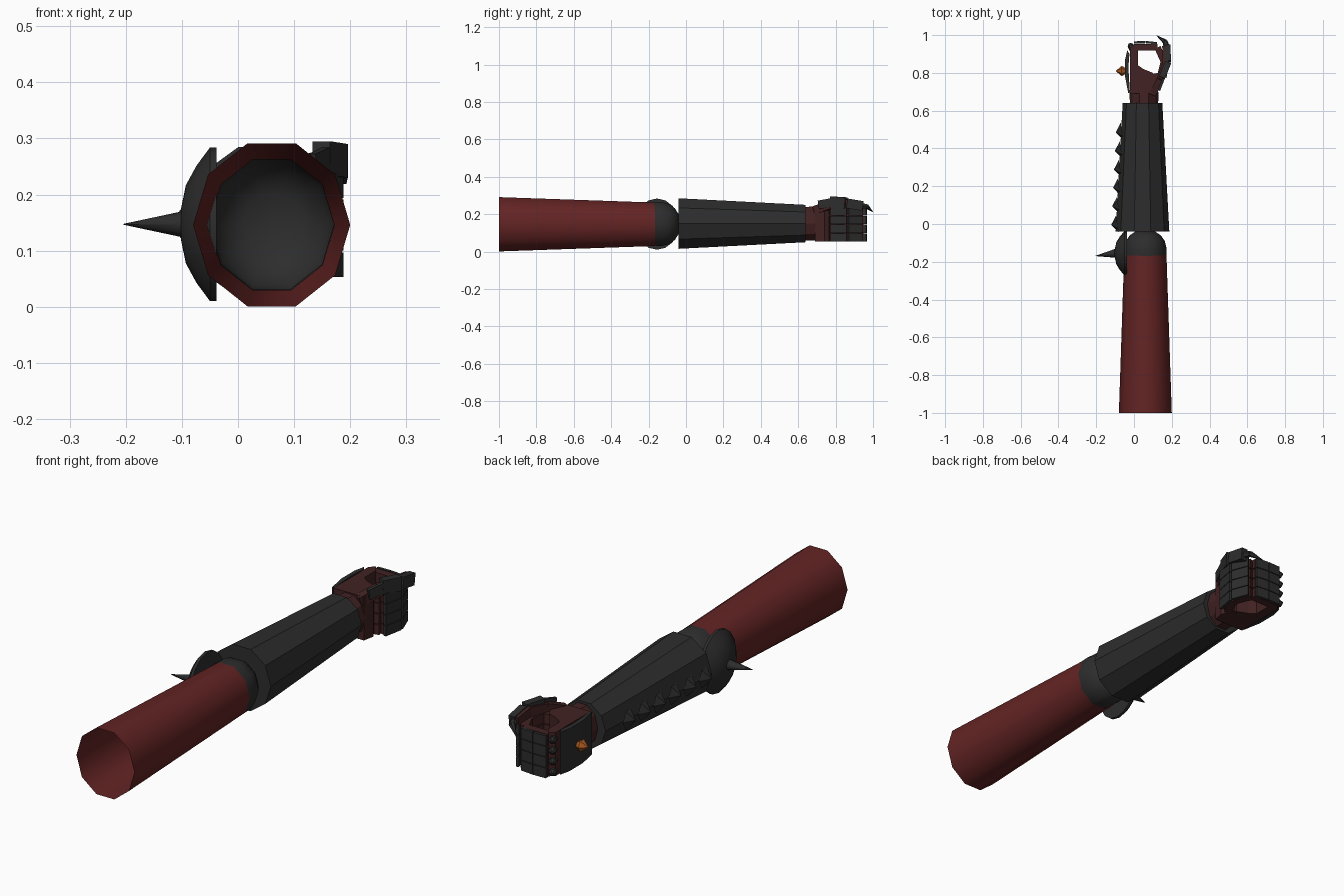
import bpy, bmesh, math
from mathutils import Vector, Matrix

if "Cube" in bpy.data.objects:
    bpy.data.objects.remove(bpy.data.objects["Cube"])


def material(name, r, g, b):
    m = bpy.data.materials.new(name)
    m.use_nodes = True
    m.diffuse_color = (r, g, b, 1)
    bsdf = m.node_tree.nodes["Principled BSDF"]
    bsdf.inputs["Base Color"].default_value = (r, g, b, 1)
    bsdf.inputs["Roughness"].default_value = 0.8
    return m


RED = material("red_cloth", 0.125, 0.017, 0.017)
GLOVE = material("dark_red_glove", 0.055, 0.016, 0.016)
ARMOUR = material("dark_grey_armour", 0.026, 0.026, 0.026)
ORANGE = material("orange_gem", 0.4, 0.1, 0.015)


def finish(name, bm, mat, smooth=None):
    bmesh.ops.recalc_face_normals(bm, faces=bm.faces)
    me = bpy.data.meshes.new(name)
    bm.to_mesh(me)
    bm.free()
    me.materials.append(mat)
    ob = bpy.data.objects.new(name, me)
    bpy.context.collection.objects.link(ob)
    if smooth:
        bpy.ops.object.select_all(action="DESELECT")
        ob.select_set(True)
        bpy.context.view_layer.objects.active = ob
        bpy.ops.object.shade_smooth_by_angle(angle=math.radians(smooth))
    return ob


def frame(direction):
    d = Vector(direction).normalized()
    u = d.cross(Vector((0, 0, 1))).normalized()
    return d, u, u.cross(d)


def lathe(name, origin, direction, profile, sides, mat, tall=1.0, caps=(1, 1), smooth=None):
    """Rings of (distance, radius) along a direction, stretched upward by tall."""
    d, u, v = frame(direction)
    bm = bmesh.new()
    rings = []
    for dist, r in profile:
        ring = []
        for k in range(sides):
            a = 2 * math.pi * k / sides
            p = Vector(origin) + d * dist + u * r * math.cos(a) + v * r * tall * math.sin(a)
            ring.append(bm.verts.new(p))
        rings.append(ring)
    for a, b in zip(rings, rings[1:]):
        for k in range(sides):
            n = (k + 1) % sides
            bm.faces.new((a[k], a[n], b[n], b[k]))
    if caps[0]:
        bm.faces.new(rings[0])
    if caps[1]:
        bm.faces.new(rings[-1])
    return finish(name, bm, mat, smooth)


def bar(name, a, b, width, height, mat):
    """Box running from point a to point b."""
    a, b = Vector(a), Vector(b)
    d, u, v = frame(b - a)
    rot = Matrix((u, d, v)).transposed().to_4x4()
    size = Matrix.Diagonal((width, (b - a).length, height, 1))
    bm = bmesh.new()
    bmesh.ops.create_cube(bm, size=1, matrix=Matrix.Translation((a + b) / 2) @ rot @ size)
    return finish(name, bm, mat)


def prism(name, outline, z0, z1, mat):
    """Plan outline extruded upward."""
    bm = bmesh.new()
    face = bm.faces.new([bm.verts.new((x, y, z0)) for x, y in outline])
    top = bmesh.ops.extrude_face_region(bm, geom=[face])["geom"]
    for e in top:
        if isinstance(e, bmesh.types.BMVert):
            e.co.z = z1
    return finish(name, bm, mat)


Y = (0, 1, 0)
OUT = (-1, 0, 0)

# Upper arm sleeve and elbow joint
lathe("upper_arm_sleeve", (0.06, 0, 0.146), Y, [(-1, 0.14), (-0.165, 0.112)], 10, RED,
      tall=1.09, caps=(0, 0), smooth=40)
lathe("elbow_joint", (0.06, 0, 0.147), Y,
      [(-0.175, 0.111), (-0.13, 0.113), (-0.09, 0.103), (-0.06, 0.082), (-0.04, 0.052)],
      10, ARMOUR, tall=1.09, caps=(0, 1), smooth=40)

# Forearm guard with a row of teeth
lathe("forearm_guard", (0.045, 0, 0.15), Y, [(-0.04, 0.142), (0.64, 0.105)], 10, ARMOUR)
for i in range(6):
    y = -0.0 + 0.098 * i
    edge = -0.088 + 0.05 * y
    lathe("forearm_tooth", (edge, y, 0.148), (-1, -0.15, 0), [(0, 0.046), (0.032, 0.002)], 6, ARMOUR)

# Elbow shield and spike
lathe("elbow_shield", (0, -0.155, 0.147), OUT,
      [(0.038, 0.118), (0.05, 0.118), (0.074, 0.09), (0.093, 0.06), (0.102, 0.022)],
      16, ARMOUR, tall=1.16, smooth=30)
lathe("elbow_spike", (-0.095, -0.155, 0.147), (-1, -0.13, 0), [(0, 0.024), (0.11, 0.0008)],
      8, ARMOUR, smooth=60)

# Wrist and palm
lathe("wrist", (0.053, 0, 0.15), Y, [(0.62, 0.075), (0.7, 0.076)], 10, GLOVE, tall=1.25)
prism("palm", [(-0.022, 0.69), (0.125, 0.69), (0.135, 0.74), (0.1, 0.8), (0.05, 0.82),
               (0.022, 0.84), (0.022, 0.92), (0.0, 0.95), (-0.022, 0.93)], 0.055, 0.245, GLOVE)

# Back of hand plate with gem
prism("hand_back_plate", [(-0.03, 0.69), (-0.047, 0.78), (-0.047, 0.87), (-0.036, 0.92),
                          (-0.024, 0.9), (-0.03, 0.83), (-0.022, 0.7)], 0.06, 0.245, ARMOUR)
lathe("hand_gem", (-0.045, 0.81, 0.153), OUT, [(0, 0.016), (0.02, 0.027), (0.05, 0.002)], 6, ORANGE)

# Four curled fingers with armour plates
path = [(0.0, 0.935), (0.125, 0.935), (0.158, 0.86), (0.14, 0.785), (0.09, 0.775)]
plates = [((0.0, 0.961), (0.06, 0.963)), ((0.063, 0.963), (0.122, 0.957)),
          ((0.153, 0.943), (0.182, 0.868)), ((0.182, 0.86), (0.166, 0.775))]
for i in range(4):
    z = 0.075 + 0.047 * i
    for a, b in zip(path, path[1:]):
        bar("finger_segment", (*a, z), (*b, z), 0.034, 0.043, GLOVE)
    for a, b in plates:
        bar("finger_plate", (*a, z), (*b, z), 0.012, 0.044, ARMOUR)
    lathe("knuckle", (-0.008, 0.925, z), (-0.5, 1, 0), [(0, 0.018), (0.025, 0.016), (0.036, 0.005)],
          6, ARMOUR)

# Thumb with plates and claw
thumb = [(0.1, 0.69, 0.22), (0.14, 0.77, 0.25), (0.168, 0.85, 0.258), (0.168, 0.94, 0.245)]
for a, b in zip(thumb, thumb[1:]):
    bar("thumb_segment", a, b, 0.036, 0.045, GLOVE)
bar("thumb_base_plate", (0.133, 0.71, 0.25), (0.158, 0.775, 0.262), 0.014, 0.045, ARMOUR)
bar("thumb_middle_plate", (0.148, 0.775, 0.265), (0.18, 0.855, 0.26), 0.034, 0.06, ARMOUR)
bar("thumb_end_plate", (0.181, 0.86, 0.258), (0.178, 0.945, 0.244), 0.03, 0.052, ARMOUR)
lathe("thumb_claw_base", (0.174, 0.935, 0.246), (-0.3, 1, -0.15), [(0, 0.016), (0.035, 0.013)],
      6, ARMOUR)
lathe("thumb_claw_tip", (0.163, 0.966, 0.242), (-0.045, 0.033, -0.03), [(0, 0.013), (0.063, 0.001)],
      6, ARMOUR)
